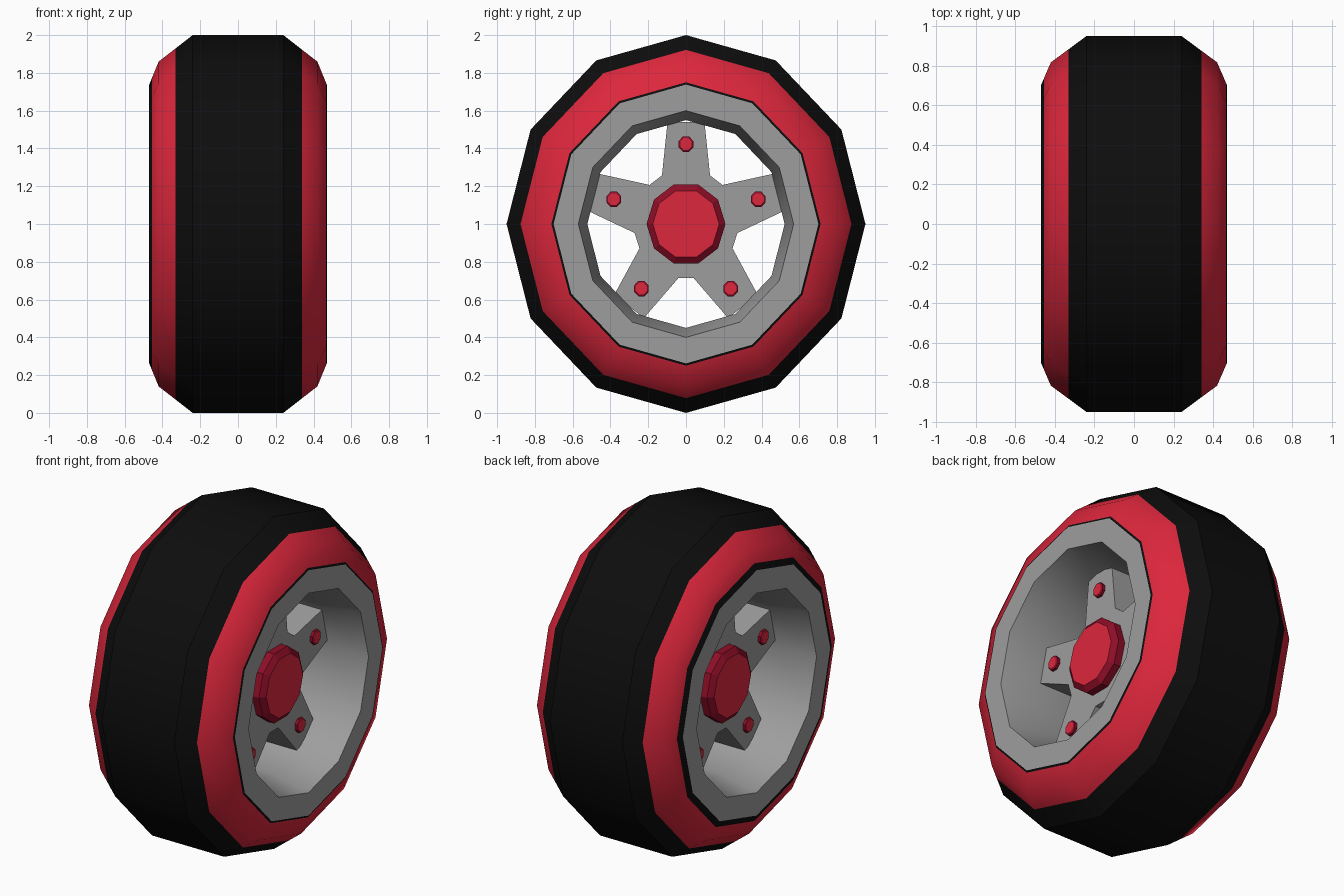
import bpy, bmesh, math

if "Cube" in bpy.data.objects:
    bpy.data.objects.remove(bpy.data.objects["Cube"])

SQUASH = 0.95   # wheel is slightly narrower in y than in z
CZ = 1.0        # axle height


def material(name, rgb):
    m = bpy.data.materials.new(name)
    m.diffuse_color = (*rgb, 1)
    m.use_nodes = True
    m.node_tree.nodes["Principled BSDF"].inputs["Base Color"].default_value = m.diffuse_color
    return m


BLACK = material("tyre black", (0.004, 0.004, 0.004))
RED = material("bright red", (0.72, 0.02, 0.045))
CRIMSON = material("dark crimson", (0.27, 0.004, 0.02))
GREY = material("rim grey", (0.34, 0.34, 0.34))


def finish(name, bm, mats, smooth=True):
    bmesh.ops.remove_doubles(bm, verts=bm.verts, dist=1e-5)
    me = bpy.data.meshes.new(name)
    bm.to_mesh(me)
    bm.free()
    for m in mats:
        me.materials.append(m)
    ob = bpy.data.objects.new(name, me)
    bpy.context.collection.objects.link(ob)
    if smooth:
        bpy.ops.object.select_all(action='DESELECT')
        ob.select_set(True)
        bpy.context.view_layer.objects.active = ob
        bpy.ops.object.shade_smooth_by_angle(angle=math.radians(32))
    return ob


def lathe(name, profile, seg_mats, mats, sides, phase=0.0, cy=0.0, cz=0.0, smooth=True):
    """Turn an (x, radius) profile about an axle parallel to x."""
    bm = bmesh.new()
    rings = []
    for x, r in profile:
        angles = [phase + math.tau * j / sides for j in range(sides)]
        rings.append([bm.verts.new((x, SQUASH * (cy + r * math.sin(t)),
                                    CZ + cz + r * math.cos(t))) for t in angles])
    for i, (a, b) in enumerate(zip(rings, rings[1:])):
        for j in range(sides):
            k = (j + 1) % sides
            if profile[i][1] == 0:
                ring = (a[0], b[k], b[j])
            elif profile[i + 1][1] == 0:
                ring = (a[j], a[k], b[0])
            else:
                ring = (a[j], a[k], b[k], b[j])
            bm.faces.new(ring).material_index = seg_mats[i]
    # drop unused points at the poles
    bmesh.ops.delete(bm, geom=[v for v in bm.verts if not v.link_faces], context='VERTS')
    return finish(name, bm, mats, smooth)


# Tyre: black tread, red sidewalls, thin black bead
lathe("tyre",
      [(0.47, 0.738), (0.465, 0.75), (0.42, 0.86), (0.34, 0.922), (0.24, 1.0),
       (-0.24, 1.0), (-0.33, 0.93), (-0.42, 0.86), (-0.455, 0.775), (-0.47, 0.738)],
      [0, 1, 1, 0, 0, 0, 1, 1, 0], [BLACK, RED], 12)

# Rim: flat lips and tapered barrel
lathe("rim",
      [(-0.47, 0.738), (-0.47, 0.6), (-0.24, 0.55), (0.24, 0.55), (0.47, 0.6), (0.47, 0.738)],
      [0] * 5, [GREY], 12)

# Five-armed spoke star, extruded through the wheel
bm = bmesh.new()
outline = []
for k in range(5):
    for deg, r in ((-27.5, 0.29), (-10.8, 0.55), (10.8, 0.55), (27.5, 0.29)):
        t = math.radians(72 * k + deg)
        outline.append((SQUASH * r * math.sin(t), CZ + r * math.cos(t)))
front = bm.faces.new([bm.verts.new((0.24, y, z)) for y, z in outline])
ext = bmesh.ops.extrude_face_region(bm, geom=[front], use_keep_orig=True)
for v in ext["geom"]:
    if isinstance(v, bmesh.types.BMVert):
        v.co.x = -0.24
bmesh.ops.recalc_face_normals(bm, faces=bm.faces)
finish("spokes", bm, [GREY], smooth=False)


def stud(name, x, r, inset, bevel, sides, phase, cy=0.0, cz=0.0):
    """Capped pin showing on both wheel faces: red caps, crimson edges."""
    lathe(name, [(x, 0), (x, r - inset), (x - bevel, r), (-x + bevel, r), (-x, r - inset), (-x, 0)],
          [0, 1, 1, 1, 0], [RED, CRIMSON], sides, phase, cy, cz, smooth=False)


# Hub cap and wheel bolts
stud("hub", 0.31, 0.22, 0.035, 0.025, 10, math.radians(18))
for k in range(5):
    t = math.radians(72 * k)
    stud(f"bolt_{k + 1}", 0.262, 0.044, 0.01, 0.006, 8, math.radians(22.5),
         0.423 * math.sin(t), 0.423 * math.cos(t))
